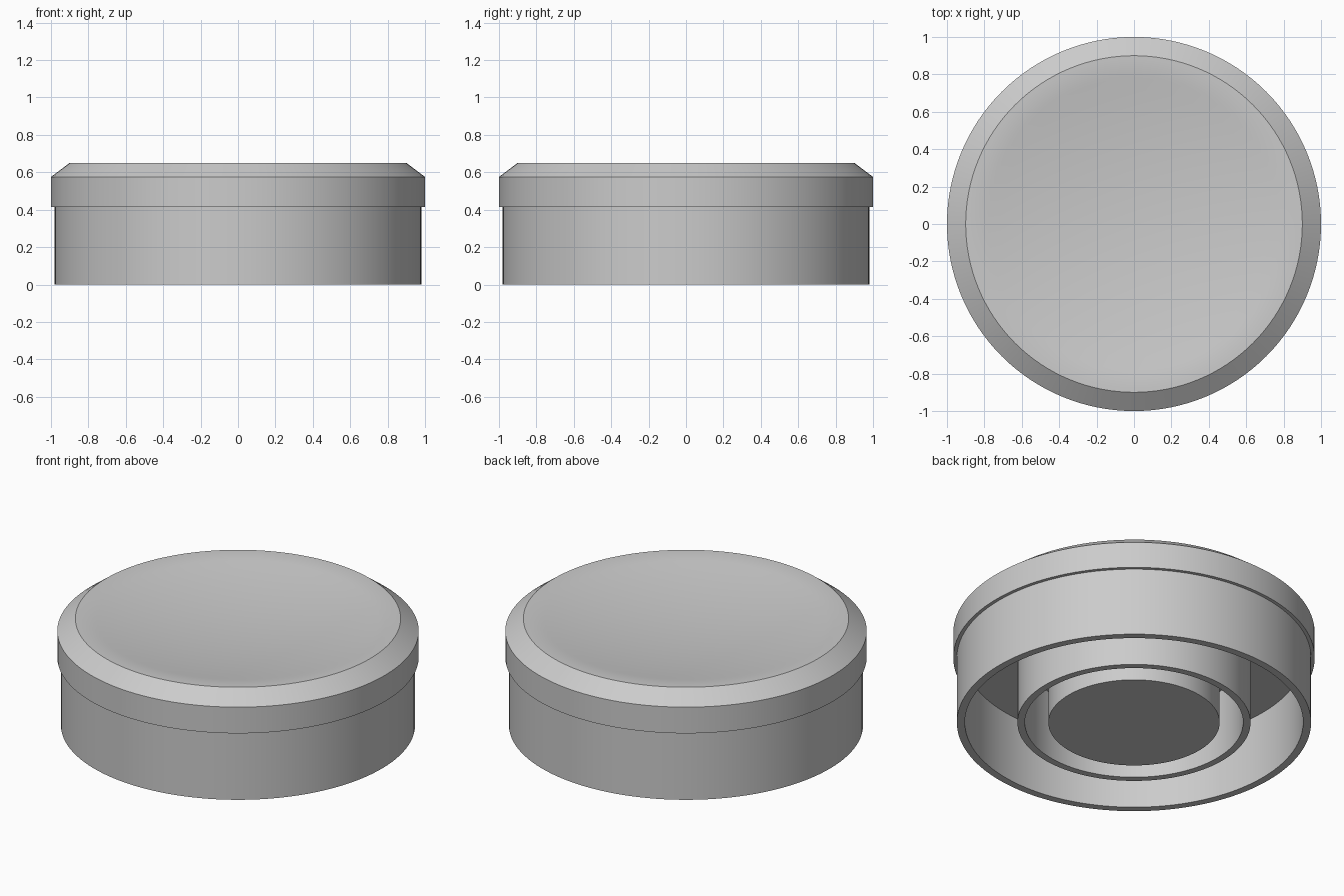
import bpy, bmesh, math

SEGMENTS = 128

if "Cube" in bpy.data.objects:
    bpy.data.objects.remove(bpy.data.objects["Cube"], do_unlink=True)

grey = bpy.data.materials.new("plain grey")
grey.use_nodes = True
colour = (0.6, 0.6, 0.6, 1)
grey.diffuse_color = colour
grey.node_tree.nodes["Principled BSDF"].inputs["Base Color"].default_value = colour


def lathe(name, profile):
    """Spin a (radius, height) profile, listed from outer top to inner bottom, about z."""
    bm = bmesh.new()
    verts = [bm.verts.new((r, 0, z)) for r, z in profile]
    edges = [bm.edges.new(pair) for pair in zip(verts, verts[1:])]
    bmesh.ops.spin(bm, geom=verts + edges, cent=(0, 0, 0), axis=(0, 0, 1),
                   angle=math.tau, steps=SEGMENTS, use_duplicate=False)
    bmesh.ops.remove_doubles(bm, verts=bm.verts, dist=0.0001)
    bm.normal_update()
    # Downward-running profiles must end up facing out of the solid
    lowest = min(bm.faces, key=lambda f: f.calc_center_median().z)
    if lowest.normal.z > 0.5:
        bmesh.ops.reverse_faces(bm, faces=bm.faces)
    mesh = bpy.data.meshes.new(name)
    bm.to_mesh(mesh)
    bm.free()
    mesh.materials.append(grey)
    obj = bpy.data.objects.new(name, mesh)
    bpy.context.collection.objects.link(obj)
    bpy.ops.object.select_all(action="DESELECT")
    obj.select_set(True)
    bpy.context.view_layer.objects.active = obj
    bpy.ops.object.shade_smooth_by_angle(angle=math.radians(30))
    return obj


top, shoulder, ceiling = 0.65, 0.575, 0.415
rim, bowl, depth = 0.9, 0.78, 0.06

# Dished top: a shallow bowl that eases into the level rim
slope = 2 * depth / bowl
lip_drop = slope * (rim - bowl) / 2
dish = [(bowl * i / 12, top - lip_drop - depth * (1 - (i / 12) ** 2)) for i in range(13)]
for i in range(1, 7):
    r = bowl + (rim - bowl) * i / 6
    dish.append((r, top - lip_drop * ((rim - r) / (rim - bowl)) ** 2))

# Cap with chamfered shoulder and a small overhang
lathe("cap", dish + [(1, shoulder), (1, ceiling), (0.98, ceiling)])

# Hollow underside: each wall carries the ceiling strip up to the next one
lathe("outer_wall", [(0.98, ceiling), (0.98, 0), (0.936, 0), (0.936, ceiling), (0.645, ceiling)])
lathe("inner_ring", [(0.645, ceiling), (0.645, 0), (0.604, 0), (0.604, ceiling), (0.474, ceiling)])
lathe("center_post", [(0.474, ceiling), (0.474, 0), (0, 0)])
